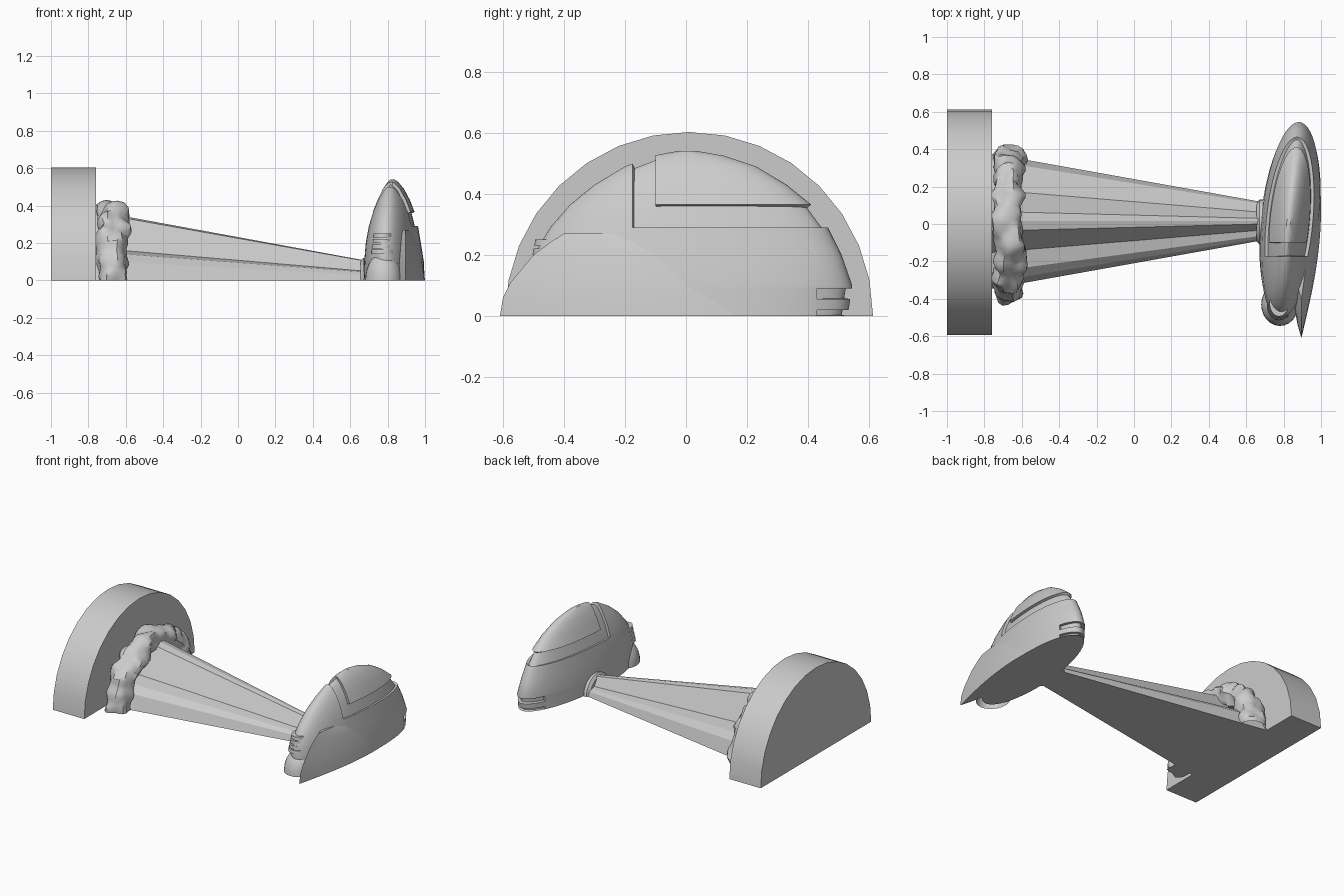
import bpy, bmesh, math
from mathutils import Vector, noise

cube = bpy.data.objects.get("Cube")
if cube:
    bpy.data.objects.remove(cube)

grey = bpy.data.materials.new("plain grey")
grey.use_nodes = True
GREY = (0.6, 0.6, 0.6, 1)
grey.diffuse_color = GREY
grey.node_tree.nodes["Principled BSDF"].inputs["Base Color"].default_value = GREY


def finish(bm, name, angle=30):
    bmesh.ops.recalc_face_normals(bm, faces=bm.faces)
    mesh = bpy.data.meshes.new(name)
    bm.to_mesh(mesh)
    bm.free()
    mesh.materials.append(grey)
    ob = bpy.data.objects.new(name, mesh)
    bpy.context.collection.objects.link(ob)
    bpy.ops.object.select_all(action='DESELECT')
    ob.select_set(True)
    bpy.context.view_layer.objects.active = ob
    bpy.ops.object.shade_smooth_by_angle(angle=math.radians(angle))
    return ob


def loft(rings):
    """Skin closed rings of equal length and cap both ends."""
    bm = bmesh.new()
    loops = [[bm.verts.new(p) for p in ring] for ring in rings]
    n = len(loops[0])
    for a, b in zip(loops, loops[1:]):
        for i in range(n):
            j = (i + 1) % n
            bm.faces.new((a[i], a[j], b[j], b[i]))
    bm.faces.new(loops[0])
    bm.faces.new(loops[-1])
    return bm


def split(bm, co, no, keep_above=False):
    geom = bm.verts[:] + bm.edges[:] + bm.faces[:]
    cut = bmesh.ops.bisect_plane(bm, geom=geom, plane_co=co, plane_no=no,
                                 clear_inner=keep_above)
    if keep_above:
        edges = [e for e in cut["geom_cut"] if isinstance(e, bmesh.types.BMEdge)]
        bmesh.ops.holes_fill(bm, edges=edges)


def arch(x, r, steps=16, y=0.01):
    return [(x, y + r * math.cos(math.pi * i / steps), r * math.sin(math.pi * i / steps))
            for i in range(steps + 1)]


# Half-round base and the hub where the beam meets the shell
finish(loft([arch(-1, 0.603), arch(-0.76, 0.603)]), "half_round_base")
finish(loft([arch(0.655, 0.1), arch(0.67, 0.12), arch(0.72, 0.12)]), "beam_hub")

# Tapered beam: a raised centre lobe with a lower lobe on each side
half = [(0.345, 0), (0.31, 0.1), (0.26, 0.145), (0.16, 0.165), (0.05, 0.345)]
section = half + [(0, 0.355)] + [(-y, z) for y, z in reversed(half)]


def beam_ring(x, k):
    return [(x, 0.015 + y * k, z * k) for y, z in section]


finish(loft([beam_ring(-0.77, 1.05), beam_ring(0.68, 0.3)]), "tapered_beam", 20)

# Lumpy collar around the wide end of the beam
rings = []
for i in range(53):
    a = math.pi * (i - 2) / 48
    out = Vector((0, math.cos(a), math.sin(a)))
    ring = []
    for j in range(20):
        t = math.tau * j / 20
        p = Vector((-0.672, 0, 0)) + out * 0.345
        d = Vector((math.cos(t), 0, 0)) + out * math.sin(t)
        bump = abs(noise.noise((p + d * 0.08) * 9)) * 0.05 + noise.noise((p + d * 0.08) * 16) * 0.02
        ring.append(p + d * (0.068 + bump))
    rings.append(ring)
bm = loft(rings)
split(bm, (0, 0, 0), (0, 0, 1), True)
finish(bm, "lumpy_collar", 35)

# Leaning domed shell: height, front, back, inner side, outer side
levels = [(0, -0.49, 0.53, 0.675, 0.99), (0.1, -0.51, 0.545, 0.68, 0.985),
          (0.2, -0.5, 0.51, 0.69, 0.97), (0.29, -0.445, 0.465, 0.705, 0.955),
          (0.365, -0.38, 0.41, 0.725, 0.937), (0.43, -0.3, 0.33, 0.75, 0.913),
          (0.49, -0.2, 0.23, 0.777, 0.882), (0.525, -0.11, 0.125, 0.8, 0.855),
          (0.54, -0.03, 0.04, 0.816, 0.836)]
rings = []
for z, front, back, inner, outer in levels:
    ring = []
    for i in range(56):
        t = math.tau * i / 56
        y = (front + back) / 2 + (back - front) / 2 * math.sin(t)
        x = (inner + outer) / 2 + (outer - inner) / 2 * math.cos(t)
        ring.append((x + 0.09 * y, y, z))
    rings.append(ring)
bm = loft(rings)
for y in (-0.175, -0.1, 0.43):
    split(bm, (0, y, 0), (0, 1, 0))
for z in (0.02, 0.055, 0.09):
    split(bm, (0, 0, z), (0, 0, 1))


def in_channel(c):
    return c.y > -0.175 and c.z > 0.29 and not (c.y > -0.1 and c.z > 0.365)


def in_slot(c):
    return c.y > 0.43 and (0.055 < c.z < 0.09 or 0.001 < c.z < 0.02)


# Sunken border around the upper panel, and two slots at the back
for rule, depth in ((in_channel, -0.017), (in_slot, -0.02)):
    faces = [f for f in bm.faces if rule(f.calc_center_median())]
    bmesh.ops.recalc_face_normals(bm, faces=bm.faces)
    bmesh.ops.inset_region(bm, faces=faces, thickness=0.001, depth=depth)
for v in bm.verts:
    v.co.z = max(v.co.z, 0)
finish(bm, "domed_shell", 35)

# Outer cheek plate sweeping forward to a point
rings = []
for z, tip, outer in ((0, -0.61, 1.0), (0.06, -0.6, 0.993), (0.11, -0.575, 0.985),
                      (0.2, -0.5, 0.967), (0.245, -0.44, 0.955), (0.27, -0.4, 0.94)):
    ring = []
    for i in range(13):
        s = i / 12
        y = tip + (0.15 - tip) * s
        ring.append((0.895 + (outer - 0.895) * math.sin(s * math.pi * 0.55), y, z))
    ring += [(0.86, 0.1, z), (0.85, tip + 0.2, z), (0.875, tip + 0.07, z)]
    rings.append(ring)
finish(loft(rings), "cheek_plate", 40)

# Rounded chin at the front
bm = bmesh.new()
bmesh.ops.create_uvsphere(bm, u_segments=24, v_segments=16, radius=1)
for v in bm.verts:
    v.co = Vector((0.78, -0.43, 0)) + v.co * Vector((0.1, 0.115, 0.15))
split(bm, (0, 0, 0), (0, 0, 1), True)
finish(bm, "rounded_chin")

# Stacked grille bars above the chin
for k in range(4):
    bm = bmesh.new()
    bmesh.ops.create_cone(bm, cap_ends=True, segments=20, radius1=1, radius2=0.96, depth=0.022)
    for v in bm.verts:
        v.co = Vector((0.776 + v.co.x * (0.066 - k * 0.004),
                       -0.44 + k * 0.006 + v.co.y * 0.075, 0.153 + k * 0.029 + v.co.z))
    finish(bm, "grille_bar_%d" % (k + 1))
